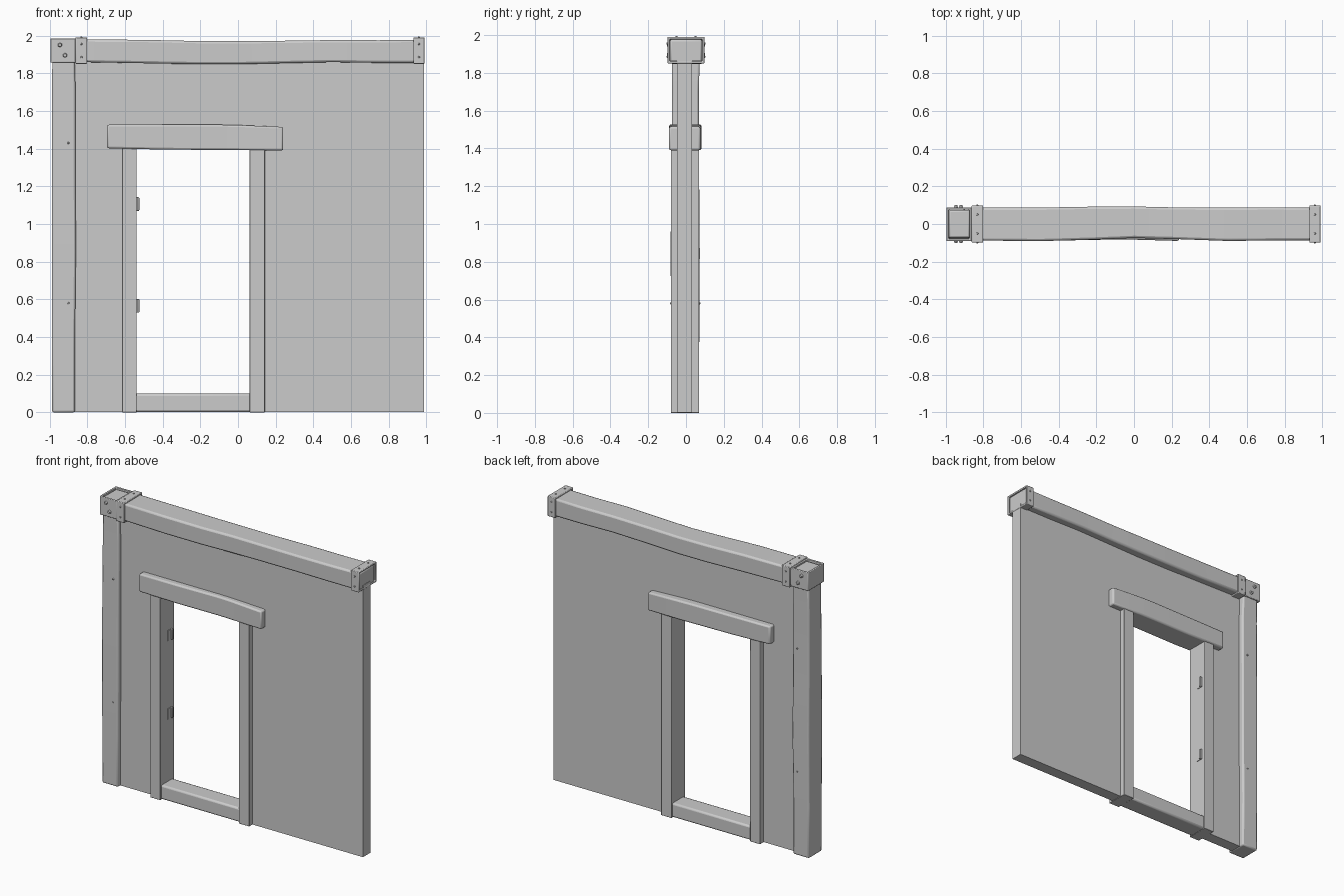
import bpy, bmesh, math
from mathutils import Matrix

cube = bpy.data.objects.get("Cube")
if cube:
    bpy.data.objects.remove(cube, do_unlink=True)

grey = bpy.data.materials.new("plain_grey")
grey.use_nodes = True
GREY = (0.6, 0.6, 0.6, 1)
grey.diffuse_color = GREY
grey.node_tree.nodes["Principled BSDF"].inputs["Base Color"].default_value = GREY


def finish(name, bm, bevel=0, segments=2):
    bmesh.ops.recalc_face_normals(bm, faces=bm.faces)
    mesh = bpy.data.meshes.new(name)
    bm.to_mesh(mesh)
    bm.free()
    mesh.materials.append(grey)
    ob = bpy.data.objects.new(name, mesh)
    bpy.context.collection.objects.link(ob)
    if bevel:
        mod = ob.modifiers.new("worn_edges", 'BEVEL')
        mod.width, mod.segments = bevel, segments
        mod.limit_method, mod.angle_limit = 'ANGLE', math.radians(40)
    bpy.ops.object.select_all(action='DESELECT')
    bpy.context.view_layer.objects.active = ob
    ob.select_set(True)
    bpy.ops.object.shade_smooth_by_angle(angle=math.radians(35))
    return ob


def loft(name, sections, upright=False, bevel=0.008):
    """Hewn timber: each section is (position, low, high, front, back)."""
    bm = bmesh.new()
    rings = []
    for p, lo, hi, front, back in sections:
        corners = [(lo, front), (hi, front), (hi, back), (lo, back)]
        rings.append([bm.verts.new((a, y, p) if upright else (p, y, a)) for a, y in corners])
    for r, s in zip(rings, rings[1:]):
        for i in range(4):
            j = (i + 1) % 4
            bm.faces.new((r[i], r[j], s[j], s[i]))
    bm.faces.new(rings[0])
    bm.faces.new(rings[-1])
    return finish(name, bm, bevel)


def box(name, x0, x1, y0, y1, z0, z1, bevel=0.0):
    return loft(name, [(x0, z0, z1, y0, y1), (x1, z0, z1, y0, y1)], bevel=bevel)


def collar(name, axis, x0, x1, y0, y1, z0, z1, rim=0.012):
    """Hollow metal sleeve around a timber, open along the axis."""
    bm = bmesh.new()
    lo, hi = (x0, y0, z0), (x1, y1, z1)
    others = [k for k in range(3) if k != axis]
    rings = []
    for end, inset in ((lo, 0), (hi, 0), (hi, rim), (lo, rim)):
        ring = []
        for u, v in ((0, 0), (1, 0), (1, 1), (0, 1)):
            co = [0, 0, 0]
            co[axis] = end[axis]
            for k, side in zip(others, (u, v)):
                co[k] = hi[k] - inset if side else lo[k] + inset
            ring.append(bm.verts.new(co))
        rings.append(ring)
    for r, s in zip(rings, rings[1:] + rings[:1]):
        for i in range(4):
            j = (i + 1) % 4
            bm.faces.new((r[i], r[j], s[j], s[i]))
    return finish(name, bm, 0.004)


def studs(name, places, radius, height, sides=6):
    """Tapered heads; each place is (x, y, z, facing)."""
    turns = {'front': Matrix.Rotation(math.pi / 2, 4, 'X'),
             'back': Matrix.Rotation(-math.pi / 2, 4, 'X'),
             'top': Matrix.Identity(4)}
    bm = bmesh.new()
    for x, y, z, facing in places:
        bmesh.ops.create_cone(bm, cap_ends=True, segments=sides, radius1=radius,
                              radius2=radius * 0.6, depth=height,
                              matrix=Matrix.Translation((x, y, z)) @ turns[facing])
    return finish(name, bm)


# Wall slab with the doorway notch
bm = bmesh.new()
outline = [(-0.95, 0.003), (-0.58, 0.003), (-0.58, 1.46), (0.1, 1.46), (0.1, 0.003),
           (0.988, 0.003), (0.988, 1.88), (-0.95, 1.88)]
face = bm.faces.new([bm.verts.new((x, -0.047, z)) for x, z in outline])
slab = bmesh.ops.extrude_face_region(bm, geom=[face])
bmesh.ops.translate(bm, vec=(0, 0.08, 0),
                    verts=[v for v in slab["geom"] if isinstance(v, bmesh.types.BMVert)])
finish("wall", bm)

# Corner post and top beam
loft("corner_post", [
    (0, -0.987, -0.865, -0.075, 0.068),
    (0.35, -0.988, -0.866, -0.077, 0.07),
    (0.85, -0.987, -0.86, -0.082, 0.073),
    (1.2, -0.988, -0.862, -0.078, 0.07),
    (1.7, -0.987, -0.862, -0.073, 0.068),
    (1.975, -0.984, -0.87, -0.073, 0.075)], upright=True, bevel=0.01)
loft("top_beam", [
    (-0.87, 1.86, 1.98, -0.087, 0.087),
    (-0.5, 1.853, 1.977, -0.091, 0.087),
    (-0.22, 1.848, 1.971, -0.083, 0.092),
    (0, 1.848, 1.97, -0.074, 0.093),
    (0.22, 1.853, 1.972, -0.08, 0.088),
    (0.5, 1.859, 1.976, -0.09, 0.087),
    (0.75, 1.855, 1.975, -0.087, 0.088),
    (0.986, 1.855, 1.978, -0.086, 0.086)], bevel=0.012)

# Metal sleeves
collar("post_cap", 2, -0.995, -0.862, -0.09, 0.088, 1.857, 1.985)
collar("left_beam_band", 0, -0.862, -0.8, -0.098, 0.098, 1.85, 1.99)
collar("right_beam_band", 0, 0.93, 0.99, -0.098, 0.098, 1.85, 1.99)

# Bolts and nails on both sides
sides = (('front', -1), ('back', 1))
studs("cap_bolts", [(x, s * 0.093, z, f) for f, s in sides
                    for x, z in ((-0.945, 1.95), (-0.918, 1.895))], 0.014, 0.016)
studs("band_nails", [(x, s * 0.099, z, f) for f, s in sides
                     for x in (-0.831, 0.96) for z in (1.885, 1.955)]
      + [(x, y, 1.99, 'top') for x in (-0.831, 0.96) for y in (-0.05, 0.05)], 0.007, 0.01)
studs("post_pegs", [(-0.9, s * 0.075 - 0.004, z, f) for f, s in sides
                    for z in (0.58, 1.43)], 0.007, 0.012)

# Door frame
box("left_jamb", -0.615, -0.538, -0.08, 0.07, 0, 1.42, 0.003)
box("right_jamb", 0.062, 0.142, -0.08, 0.07, 0, 1.42, 0.003)
box("door_sill", -0.56, 0.08, -0.068, 0.06, 0.002, 0.1, 0.012)
loft("lintel", [
    (-0.695, 1.402, 1.527, -0.09, 0.076),
    (-0.4, 1.395, 1.527, -0.088, 0.08),
    (-0.1, 1.393, 1.527, -0.082, 0.083),
    (0, 1.392, 1.525, -0.083, 0.083),
    (0.24, 1.39, 1.515, -0.09, 0.076)], bevel=0.01)

# Hinge brackets on the inner side of the jamb
for label, z in (("lower", 0.53), ("upper", 1.07)):
    box(label + "_hinge_plate", -0.54, -0.534, 0.0, 0.045, z, z + 0.072)
    box(label + "_hinge_barrel", -0.536, -0.524, 0.03, 0.045, z, z + 0.072, 0.003)
